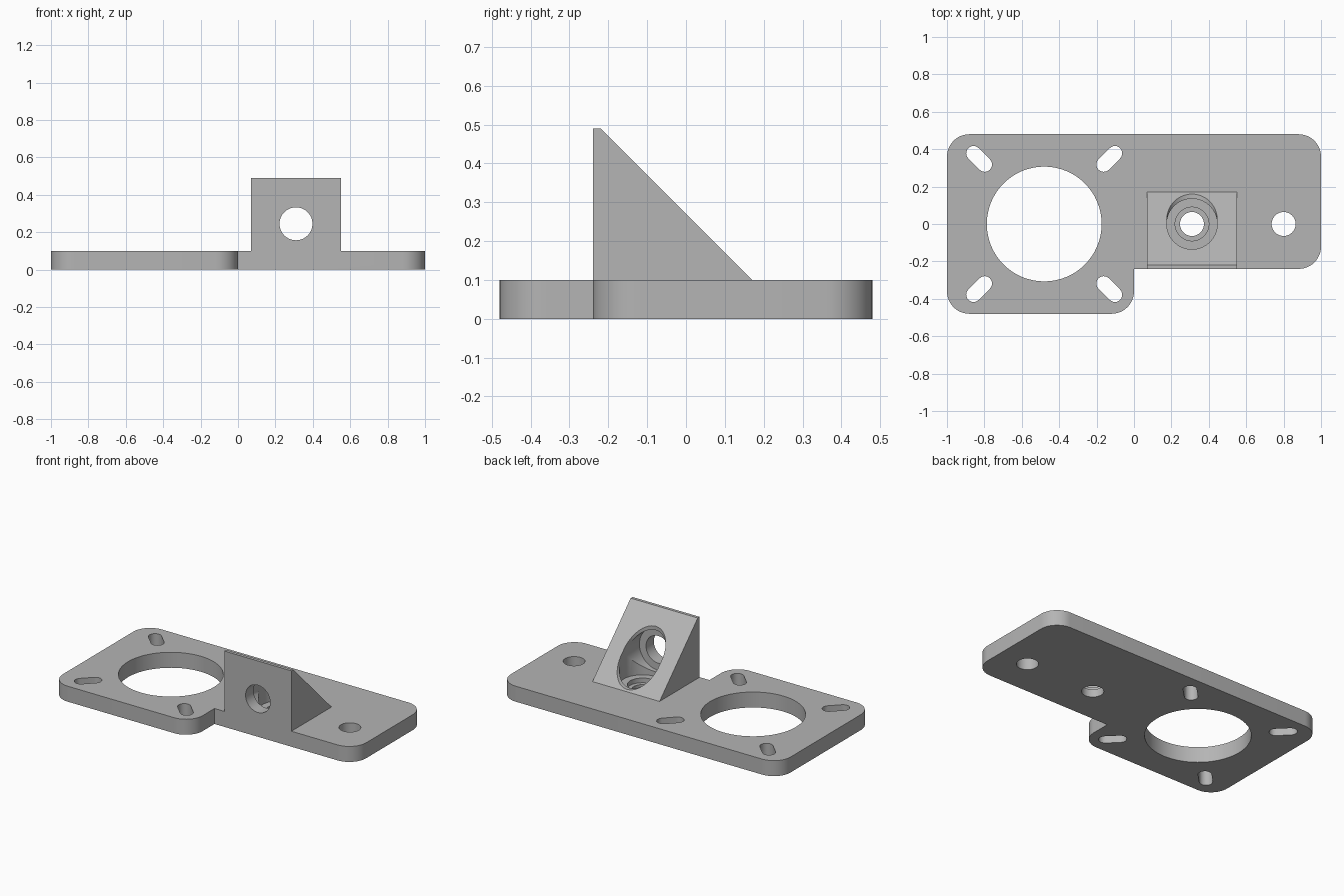
import bpy, bmesh
from math import cos, sin, pi, radians, atan2
from mathutils import Matrix, Vector

cube = bpy.data.objects.get("Cube")
if cube:
    bpy.data.objects.remove(cube, do_unlink=True)

grey = bpy.data.materials.new("light grey")
grey.use_nodes = True
grey.diffuse_color = (0.46, 0.46, 0.46, 1)
grey.node_tree.nodes["Principled BSDF"].inputs["Base Color"].default_value = (0.46, 0.46, 0.46, 1)


def arc(cx, cy, r, start, sweep, n):
    """Points along an arc, angles in radians."""
    return [(cx + r * cos(start + sweep * i / n), cy + r * sin(start + sweep * i / n))
            for i in range(n + 1)]


def circle(cx, cy, r, n=64):
    return arc(cx, cy, r, 0, 2 * pi, n)[:-1]


def prism(name, outline, low, high, axes=Matrix.Identity(3)):
    """Closed outline extruded from low to high along the local z axis."""
    bm = bmesh.new()
    face = bm.faces.new([bm.verts.new(axes @ Vector((u, v, low))) for u, v in outline])
    top = bmesh.ops.extrude_face_region(bm, geom=[face])["geom"]
    moved = [e for e in top if isinstance(e, bmesh.types.BMVert)]
    bmesh.ops.translate(bm, verts=moved, vec=axes @ Vector((0, 0, high - low)))
    bmesh.ops.recalc_face_normals(bm, faces=bm.faces)
    mesh = bpy.data.meshes.new(name)
    bm.to_mesh(mesh)
    bm.free()
    mesh.materials.append(grey)
    obj = bpy.data.objects.new(name, mesh)
    bpy.context.collection.objects.link(obj)
    return obj


def combine(target, tool, operation):
    """Apply a boolean and discard the tool."""
    mod = target.modifiers.new(operation.lower(), "BOOLEAN")
    mod.object, mod.operation, mod.solver = tool, operation, "EXACT"
    bpy.context.view_layer.objects.active = target
    bpy.ops.object.modifier_apply(modifier=mod.name)
    bpy.data.objects.remove(tool, do_unlink=True)


# Base plate: rounded corners, stepped front edge
R = 0.12
outline = [(0, -0.24)]
for x, y, sx, sy, start in [(1, -0.24, 1, -1, -90), (1, 0.48, 1, 1, 0),
                            (-1, 0.48, -1, 1, 90), (-1, -0.48, -1, -1, 180),
                            (0, -0.48, 1, -1, -90)]:
    outline += arc(x - sx * R, y - sy * R, R, radians(start), pi / 2, 12)
bracket = prism("mounting_bracket", outline, 0, 0.1)

# Wedge block, profile in y-z, extruded along x
yz = Matrix(((0, 0, 1), (1, 0, 0), (0, 1, 0)))
wedge = prism("wedge_block", [(-0.24, 0.05), (0.12, 0.05), (0.17, 0.1),
                              (-0.22, 0.49), (-0.24, 0.49)], 0.07, 0.55, yz)
combine(bracket, wedge, "UNION")

# Large opening and bolt holes through the plate
MX, BX = -0.48, 0.31
for x, r, low, high in [(MX, 0.307, -1, 1), (0.8, 0.064, -1, 1),
                        (BX, 0.064, -1, 1), (BX, 0.09, 0.05, 1), (BX, 0.135, 0.08, 1)]:
    combine(bracket, prism("hole", circle(x, 0, r), low, high), "DIFFERENCE")

# Diagonal adjusting slots around the large opening
for sx in (-1, 1):
    for sy in (-1, 1):
        a = atan2(sy, sx)
        slot = (arc(MX + 0.378 * sx, 0.378 * sy, 0.039, a - pi / 2, pi, 12)
                + arc(MX + 0.318 * sx, 0.318 * sy, 0.039, a + pi / 2, pi, 12))
        combine(bracket, prism("slot", slot, -1, 1), "DIFFERENCE")

# Horizontal bore through the wedge, widened behind the front wall
xz = Matrix(((1, 0, 0), (0, 0, 1), (0, 1, 0)))
for r, low in [(0.135, -0.16), (0.088, -1)]:
    combine(bracket, prism("bore", circle(BX, 0.245, r), low, 1, xz), "DIFFERENCE")

# Smooth round walls, crisp edges
bpy.ops.object.select_all(action="DESELECT")
bracket.select_set(True)
bpy.context.view_layer.objects.active = bracket
bpy.ops.object.shade_smooth_by_angle(angle=radians(30))
